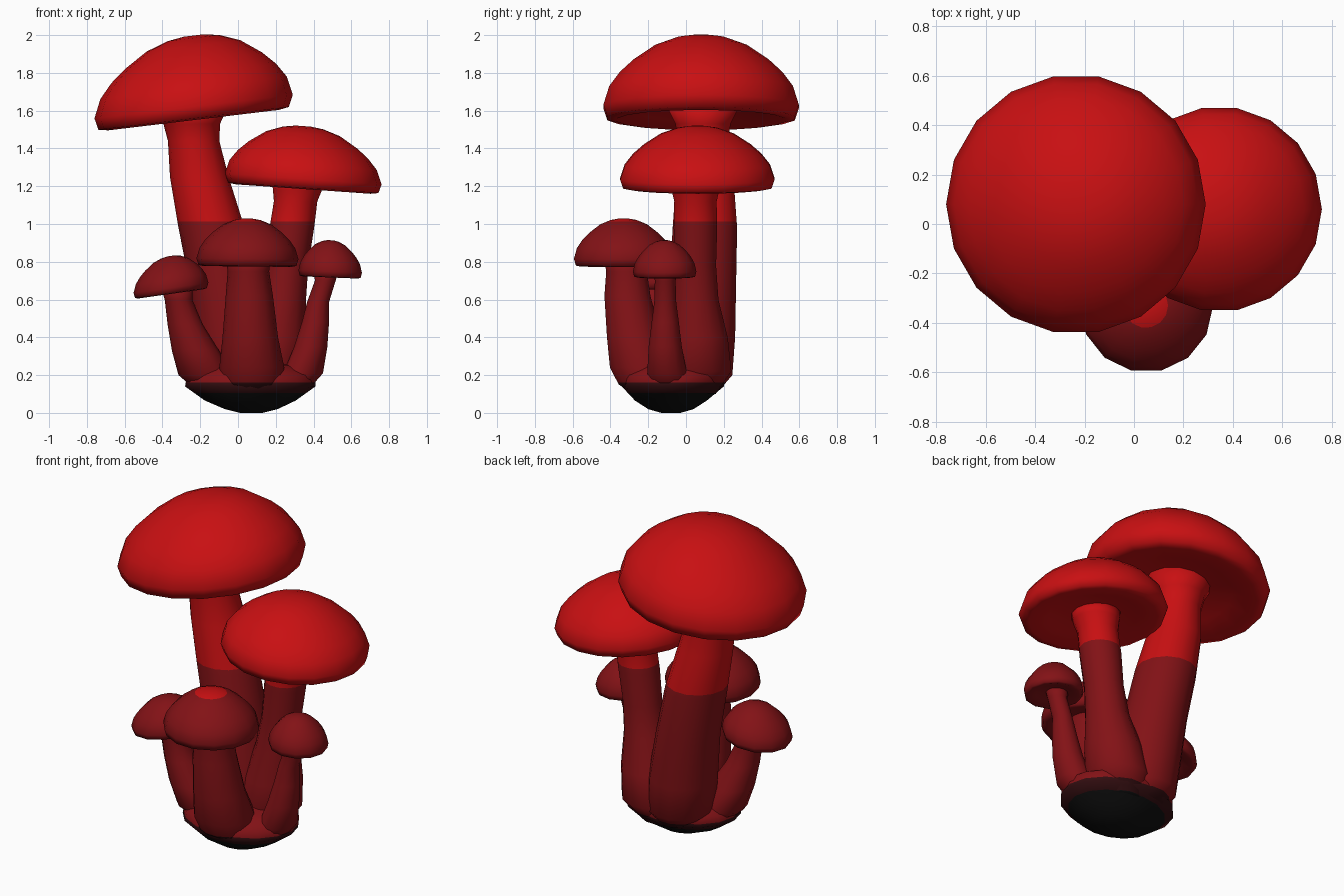
import bpy, bmesh, math


def material(name, rgb):
    m = bpy.data.materials.new(name)
    m.diffuse_color = (*rgb, 1)
    return m


# Colour bands, from the bottom up, split at these heights
MATS = [material("black", (0.005, 0.005, 0.005)),
        material("very_dark_red", (0.032, 0.004, 0.005)),
        material("dark_red", (0.225, 0.006, 0.008)),
        material("bright_red", (0.58, 0.005, 0.006))]
SPLITS = [0.105, 0.16, 1.013]


def loft(name, rings, sides, slope=0.0):
    """Skin rings (x, y, z, rx, ry); slope tips the part up towards +x."""
    bm = bmesh.new()
    loops = []
    for x, y, z, rx, ry in rings:
        loop = []
        for i in range(sides):
            a = math.tau * i / sides
            dx = rx * math.cos(a)
            loop.append(bm.verts.new((x + dx, y + ry * math.sin(a), z + slope * dx)))
        loops.append(loop)
    for low, high in zip(loops, loops[1:]):
        for i in range(sides):
            j = (i + 1) % sides
            bm.faces.new((low[i], low[j], high[j], high[i]))
    # close both ends with fans
    for loop, ring, flip in ((loops[0], rings[0], True), (loops[-1], rings[-1], False)):
        c = bm.verts.new(ring[:3])
        for i in range(sides):
            f = (loop[i], loop[(i + 1) % sides], c)
            bm.faces.new(f[::-1] if flip else f)
    # cut the colour bands and assign them by height
    for h in SPLITS:
        bmesh.ops.bisect_plane(bm, geom=bm.verts[:] + bm.edges[:] + bm.faces[:],
                               dist=1e-5, plane_co=(0, 0, h), plane_no=(0, 0, 1))
    bmesh.ops.recalc_face_normals(bm, faces=bm.faces[:])
    for f in bm.faces:
        f.material_index = sum(f.calc_center_median().z > h for h in SPLITS)
        f.smooth = True
    me = bpy.data.meshes.new(name)
    bm.to_mesh(me)
    bm.free()
    for m in MATS:
        me.materials.append(m)
    ob = bpy.data.objects.new(name, me)
    bpy.context.collection.objects.link(ob)
    return ob


# Shared cap outline: radius and height fractions, underside to crown
CAP = [(0.25, 0.13), (0.6, 0.07), (0.86, 0.0), (0.96, 0.02), (1.0, 0.16), (0.94, 0.38),
       (0.83, 0.55), (0.69, 0.70), (0.47, 0.875), (0.26, 0.965), (0.1, 0.995)]


def cap(name, x, y, bottom, top, radius, slope, sides):
    height = top - bottom
    loft(name, [(x, y, bottom + h * height, r * radius, r * radius) for r, h in CAP],
         sides, slope)


def stem(name, path, sides=14):
    loft(name, [(x, y, z, r, r) for x, y, z, r in path], sides)


# Caps
cap("tall_cap", -0.235, 0.08, 1.55, 2.0, 0.525, 0.12, 18)
cap("second_cap", 0.345, 0.06, 1.185, 1.52, 0.415, -0.07, 18)
cap("front_cap", 0.05, -0.33, 0.775, 1.03, 0.27, -0.01, 14)
cap("left_small_cap", -0.355, -0.182, 0.63, 0.832, 0.198, 0.14, 12)
cap("right_small_cap", 0.488, -0.113, 0.717, 0.915, 0.168, -0.04, 12)

# Stems, base to top
stem("tall_stem", [(0.01, 0.04, 0.12, 0.14), (-0.01, 0.06, 0.2, 0.19),
                   (-0.03, 0.07, 0.4, 0.195), (-0.08, 0.09, 0.7, 0.18),
                   (-0.14, 0.1, 0.98, 0.175), (-0.205, 0.1, 1.25, 0.155),
                   (-0.235, 0.09, 1.44, 0.136), (-0.245, 0.09, 1.53, 0.15),
                   (-0.25, 0.09, 1.63, 0.2)])
stem("second_stem", [(0.13, 0.04, 0.1, 0.12), (0.17, 0.06, 0.22, 0.185),
                     (0.2, 0.06, 0.4, 0.165), (0.235, 0.05, 0.6, 0.125),
                     (0.26, 0.05, 0.78, 0.112), (0.285, 0.05, 0.98, 0.118),
                     (0.305, 0.05, 1.12, 0.115), (0.315, 0.05, 1.18, 0.13),
                     (0.32, 0.05, 1.23, 0.14)])
stem("front_stem", [(0.08, -0.14, 0.08, 0.11), (0.075, -0.2, 0.15, 0.16),
                    (0.073, -0.235, 0.24, 0.172), (0.065, -0.275, 0.4, 0.147),
                    (0.06, -0.31, 0.62, 0.125), (0.055, -0.315, 0.75, 0.11),
                    (0.055, -0.32, 0.83, 0.12)])
stem("left_small_stem", [(-0.1, -0.06, 0.11, 0.11), (-0.17, -0.1, 0.2, 0.145),
                         (-0.225, -0.13, 0.33, 0.125), (-0.28, -0.155, 0.47, 0.093),
                         (-0.315, -0.17, 0.6, 0.073), (-0.325, -0.175, 0.67, 0.085)], 12)
stem("right_small_stem", [(0.27, -0.08, 0.12, 0.1), (0.345, -0.1, 0.21, 0.105),
                          (0.385, -0.11, 0.35, 0.088), (0.41, -0.11, 0.48, 0.072),
                          (0.425, -0.11, 0.59, 0.058), (0.462, -0.11, 0.7, 0.055),
                          (0.468, -0.11, 0.76, 0.065)], 12)

# Rounded base joining all stems
loft("base", [(0.07, -0.08, 0.0, 0.06, 0.05), (0.07, -0.08, 0.02, 0.14, 0.12),
              (0.065, -0.08, 0.065, 0.24, 0.19), (0.065, -0.07, 0.14, 0.345, 0.27),
              (0.07, -0.06, 0.2, 0.34, 0.27), (0.07, -0.05, 0.25, 0.24, 0.2),
              (0.07, -0.04, 0.27, 0.1, 0.1)], 16)
